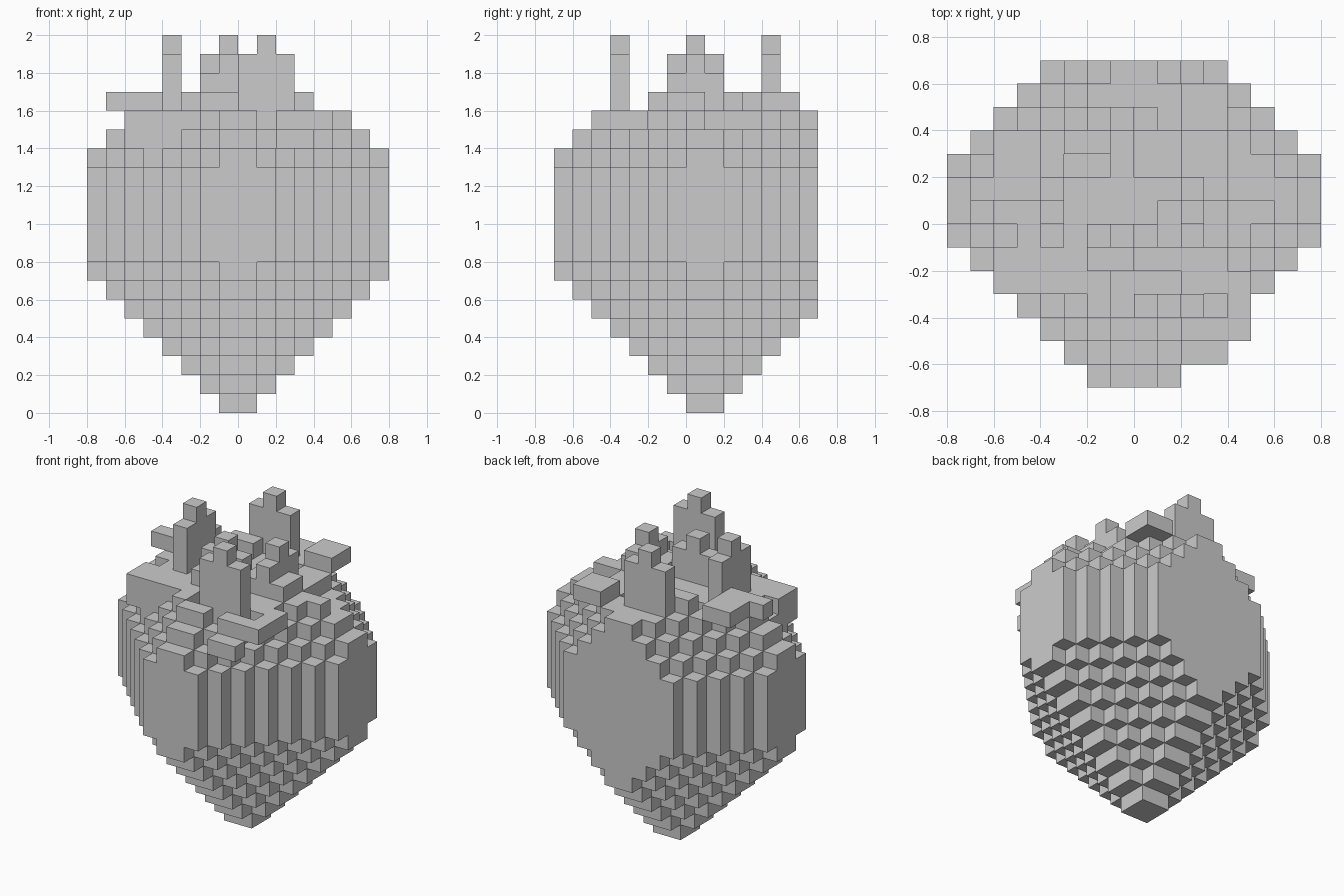
import bpy
import bmesh
from mathutils import Vector
from itertools import product

S = 0.1  # voxel size

if "Cube" in bpy.data.objects:
    bpy.data.objects.remove(bpy.data.objects["Cube"], do_unlink=True)

stone = bpy.data.materials.new("plain_grey")
stone.use_nodes = True
GREY = (0.6, 0.6, 0.6, 1)
stone.diffuse_color = GREY
stone.node_tree.nodes["Principled BSDF"].inputs["Base Color"].default_value = GREY


def box(x0, x1, y0, y1, z0, z1):
    return set(product(range(x0, x1), range(y0, y1), range(z0, z1)))


def diamond(z, reach):
    """One stepped layer, widest in the middle and cut flat at the back."""
    cells = set()
    for x, y in product(range(-8, 8), range(-7, 7)):
        u = x if x >= 0 else -1 - x
        v = y - 1 if y >= 1 else -y
        if u + v <= reach and v <= 7:
            cells.add((x, y, z))
    return cells


def tower(x, y, top, along_x):
    """Thin slab three cells wide with a raised middle cell."""
    dx, dy = (1, 0) if along_x else (0, 1)
    cells = box(x - dx, x + dx + 1, y - dy, y + dy + 1, 15, top - 1)
    return cells | {(x, y, top - 1)}


parts = {}

# Stepped body: point below, straight middle, tapered shoulder
body = set()
for z in range(15):
    body |= diamond(z, min(z, 8, 20 - z))
parts["island_body"] = body

# Rough ground on top
ground = diamond(15, 5)
for hollow in ((-4, -2, -5, -3), (-1, 2, -4, -2), (4, 6, 1, 3), (-3, -1, 2, 4), (0, 2, 2, 4)):
    ground -= box(*hollow, 15, 16)
parts["rough_ground"] = ground

# Loose slabs that overhang the ground
parts["front_right_ledge"] = box(-6, -2, -3, -1, 14, 16)
parts["front_left_ledge"] = (box(2, 5, -5, -2, 15, 16) | box(2, 4, -6, -5, 14, 15)) - box(3, 4, -4, -3, 15, 16)
parts["side_slab"] = box(-7, -4, 1, 2, 16, 17) | box(-6, -4, 2, 4, 16, 17) | box(-5, -4, 0, 2, 15, 16)
parts["back_slab"] = box(2, 4, 4, 6, 16, 17)
parts["low_bumps"] = box(-2, 0, -2, 0, 16, 17) | box(1, 4, -1, 1, 16, 17) | box(-3, -1, 3, 4, 16, 17)

# Towers
parts["front_tower"] = tower(1, -4, 20, True)
parts["back_tower"] = tower(-1, 4, 20, True)
parts["right_tower"] = tower(-4, 0, 20, False)
parts["left_tower"] = tower(2, 0, 19, False)
parts["middle_tower"] = tower(-1, -1, 19, True)

everything = set().union(*parts.values())
used = set()


def build(name, cells):
    """Mesh the outer faces of a group of voxels, merging flat areas."""
    bm = bmesh.new()
    for cell in sorted(cells):
        for axis, side in product(range(3), (0, 1)):
            near = list(cell)
            near[axis] += 2 * side - 1
            if tuple(near) in everything:
                continue
            a, b = (axis + 1) % 3, (axis + 2) % 3
            ring = []
            for p, q in ((0, 0), (1, 0), (1, 1), (0, 1)):
                corner = Vector(cell)
                corner[axis] += side
                corner[a] += p
                corner[b] += q
                ring.append(bm.verts.new(corner * S))
            bm.faces.new(ring if side else ring[::-1])
    bmesh.ops.remove_doubles(bm, verts=bm.verts, dist=S / 100)
    bmesh.ops.dissolve_limit(bm, angle_limit=0.01, verts=bm.verts, edges=bm.edges)
    mesh = bpy.data.meshes.new(name)
    bm.to_mesh(mesh)
    bm.free()
    mesh.materials.append(stone)
    bpy.context.collection.objects.link(bpy.data.objects.new(name, mesh))


for name, cells in parts.items():
    build(name, cells - used)
    used |= cells
